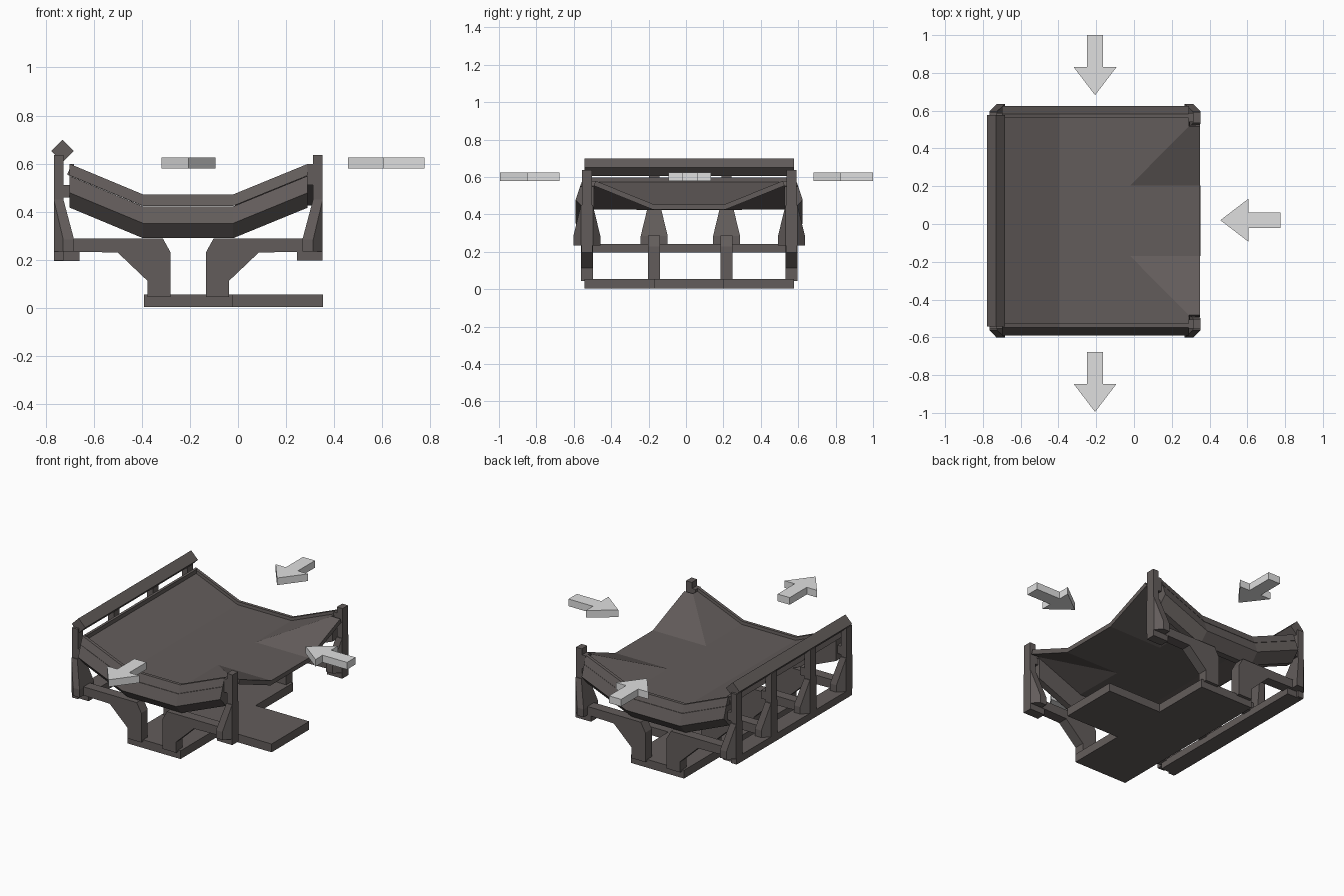
import bpy, bmesh, math

if "Cube" in bpy.data.objects:
    bpy.data.objects.remove(bpy.data.objects["Cube"])

CX, CY = -0.207, 0.017          # centre of the conveyor junction
RISE = 0.127                    # height gained by the sloping sides


def mat(name, rgb):
    m = bpy.data.materials.new(name)
    m.diffuse_color = (*rgb, 1)
    m.use_nodes = True
    m.node_tree.nodes["Principled BSDF"].inputs["Base Color"].default_value = m.diffuse_color
    return m


BODY = mat("dark warm grey", (0.124, 0.108, 0.104))
ARROW = mat("light grey", (0.74, 0.74, 0.74))


def finish(name, bm, m):
    bmesh.ops.recalc_face_normals(bm, faces=bm.faces)
    me = bpy.data.meshes.new(name)
    bm.to_mesh(me)
    bm.free()
    me.materials.append(m)
    ob = bpy.data.objects.new(name, me)
    bpy.context.collection.objects.link(ob)
    return ob


def loft(name, rings, m=BODY):
    """Closed skin through equal-length rings of points, with end caps."""
    bm = bmesh.new()
    rows = [[bm.verts.new(p) for p in r] for r in rings]
    n = len(rows[0])
    for a, b in zip(rows, rows[1:]):
        for i in range(n):
            bm.faces.new((a[i], a[(i + 1) % n], b[(i + 1) % n], b[i]))
    bm.faces.new(rows[0])
    bm.faces.new(rows[-1])
    return finish(name, bm, m)


def box(name, x0, x1, y0, y1, z0, z1):
    return loft(name, [[(x0, y0, z), (x1, y0, z), (x1, y1, z), (x0, y1, z)] for z in (z0, z1)])


def side_plate(name, pts, y0, y1):
    return loft(name, [[(x, y, z) for x, z in pts] for y in (y0, y1)])


def hull(name, pts):
    bm = bmesh.new()
    for p in pts:
        bm.verts.new(p)
    bmesh.ops.convex_hull(bm, input=bm.verts)
    bmesh.ops.dissolve_limit(bm, angle_limit=0.01, verts=bm.verts, edges=bm.edges)
    return finish(name, bm, BODY)


# Trough floor: left slope, flat middle, flat branch and two mitred corners
zf, zt = 0.453, 0.453 + RISE
bm = bmesh.new()


def face(pts):
    bm.faces.new([bm.verts.new((x, CY + y, z)) for x, y, z in pts])


face([(-.70, -.55, zt), (-.395, -.55, zf), (-.395, .55, zf), (-.70, .55, zt)])
face([(-.395, -.55, zf), (-.02, -.55, zf), (-.02, -.187, zf), (-.02, .187, zf),
      (-.02, .55, zf), (-.395, .55, zf)])
face([(-.02, -.187, zf), (.35, -.187, zf), (.35, .187, zf), (-.02, .187, zf)])
for s in (1, -1):
    for pts in ([(-.02, .187, zf), (.29, .50, zt), (.29, .55, zt), (-.02, .55, zf)],
                [(-.02, .187, zf), (.35, .187, zf), (.35, .50, zt), (.29, .50, zt)]):
        pts = [(x, y * s, z) for x, y, z in pts]
        face(pts if s < 0 else pts[::-1])
bmesh.ops.remove_doubles(bm, verts=bm.verts, dist=0.001)
floor = finish("trough_floor", bm, BODY)
if floor.data.polygons[1].normal.z < 0:
    floor.data.flip_normals()
sol = floor.modifiers.new("thickness", 'SOLIDIFY')
sol.thickness, sol.offset = 0.028, -1

# Rims and bevelled aprons along the front and back ends, and the left rim
PATH = [(-.70, RISE), (-.395, 0), (-.02, 0), (.29, RISE)]
RIM = [(.541, .424), (.583, .424), (.565, .472), (.545, .472)]
APRON = [(.51, .422), (.583, .422), (.607, .352), (.55, .29), (.51, .29)]
for s, side in ((-1, "front"), (1, "back")):
    for part, prof in (("rim", RIM), ("apron", APRON)):
        loft(f"{side}_{part}", [[(x, CY + s * d, z + r) for d, z in prof] for x, r in PATH])
box("left_rim", -.70, -.683, CY - .55, CY + .55, .548, .598)

# Base: T-shaped plate
box("base_plate", -.39, -.02, CY - .56, CY + .56, .003, .055)
box("base_branch", -.02, .353, CY - .187, CY + .187, .003, .055)

# Support frames: leg with cross beam, post, foot, gusset and bracket
LEG = [(-.515, .235), (-.293, .23), (-.17, .113), (-.17, .045),
       (-.073, .045), (-.073, .23), (-.105, .288), (-.515, .288)]


def frame(y, s, label):
    """s = 1 builds the left half, s = -1 the mirrored right half."""
    def X(d):
        return CX + s * d
    side_plate(label + "_leg", [(X(d), z) for d, z in LEG], y - .032, y + .032)
    box(label + "_post", X(-.559), X(-.519), y - .027, y + .027, .197, .637)
    if s > 0:
        box(label + "_bracket", X(-.525), X(-.485), y - .024, y + .024, .46, .512)
    else:
        box(label + "_foot", X(-.559), X(-.453), y - .03, y + .03, .197, .24)
        box(label + "_bracket", X(-.525), X(-.495), y - .024, y + .024, .512, .598)
    pts = []
    for t in (-1, 1):
        pts += [(X(d), y + t * w, z) for z in (.235, .285)
                for d, w in ((-.559, .032), (-.52, .072), (-.475, .072))]
        pts += [(X(d), y + t * .032, .45) for d in (-.559, -.519)]
    hull(label + "_gusset", pts)


for i, d in enumerate((-.547, -.187, .2, .547)):
    frame(CY + d, 1, f"left_frame_{i + 1}")
for d, n in ((-.547, "front"), (.547, "back")):
    frame(CY + d, -1, f"right_{n}_frame")

# Long rails on the closed left side
box("lower_rail", -.766, -.66, CY - .56, CY + .56, .196, .241)
r = 0.047
rail = [(-.73 + r * a, .652 + r * b) for a, b in ((-1, 0), (0, -1), (1, 0), (0, 1))]
side_plate("top_rail", rail, CY - .56, CY + .56)

# Direction arrows: two along -y, one along -x
OUT = [(0, -.042), (.17, -.042), (.17, -.113), (.318, 0), (.17, .113), (.17, .042), (0, .042)]
for name, ox, oy, ang in (("back_arrow", -.206, 1.0, -90), ("front_arrow", -.206, -.677, -90),
                          ("side_arrow", .775, .02, 180)):
    c, s = math.cos(math.radians(ang)), math.sin(math.radians(ang))
    loft(name, [[(ox + c * u - s * v, oy + s * u + c * v, z) for u, v in OUT]
                for z in (.58, .625)], ARROW)
